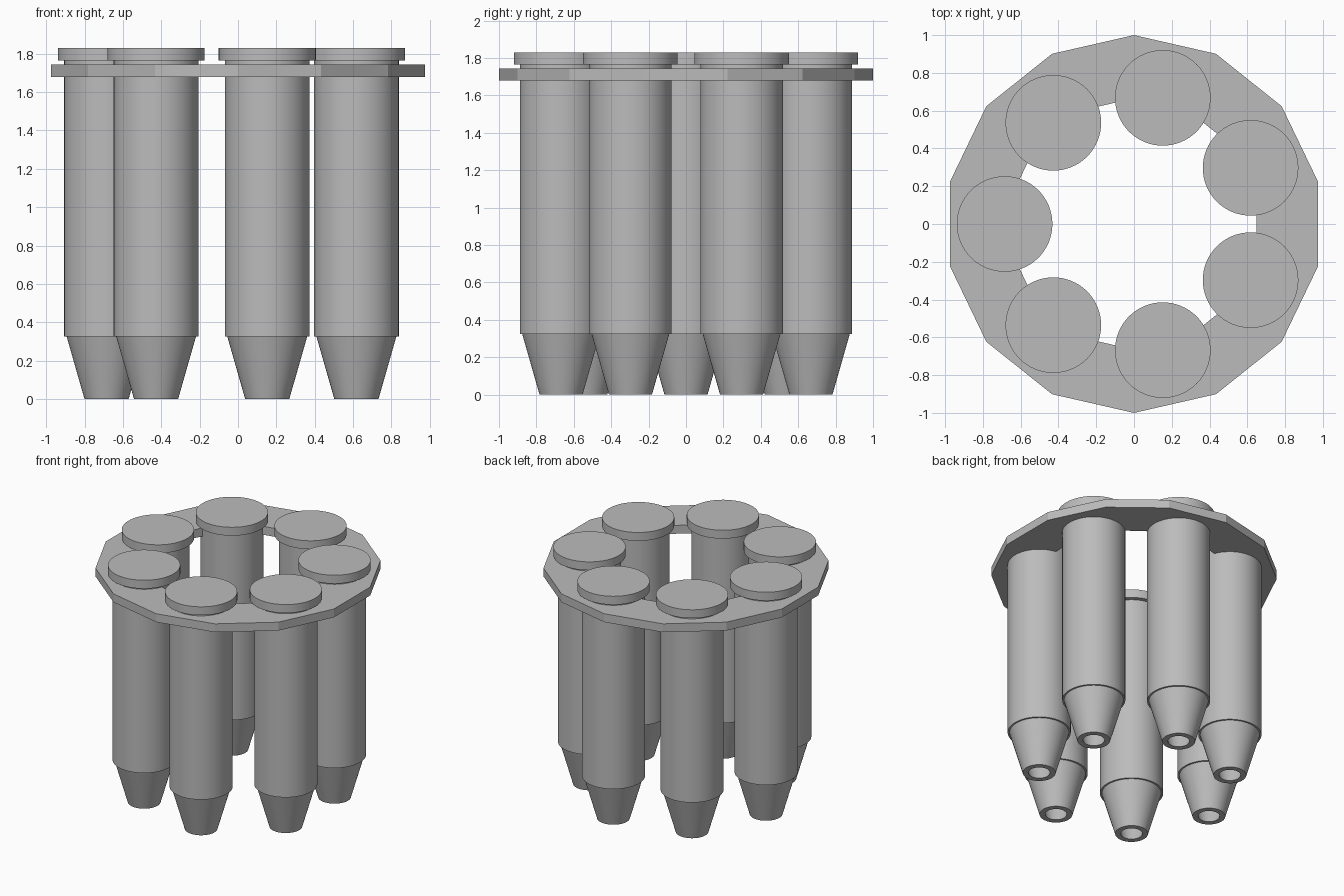
import bpy, bmesh, math
from mathutils import Matrix, Vector

cube = bpy.data.objects.get("Cube")
if cube:
    bpy.data.objects.remove(cube, do_unlink=True)

grey = bpy.data.materials.new("plain grey")
grey.use_nodes = True
COLOUR = (0.5, 0.5, 0.5, 1)
grey.diffuse_color = COLOUR
grey.node_tree.nodes["Principled BSDF"].inputs["Base Color"].default_value = COLOUR

COUNT = 7
RADIUS = 0.685


def lathe(name, profile, sides, start=0.0, closed=False, smooth=True):
    """Spin (radius, height) points around z; radius 0 makes a pole."""
    bm = bmesh.new()
    rings = []
    for r, z in profile:
        if r == 0:
            rings.append([bm.verts.new((0, 0, z))] * sides)
        else:
            angles = [start + math.tau * i / sides for i in range(sides)]
            rings.append([bm.verts.new((r * math.cos(a), r * math.sin(a), z)) for a in angles])
    pairs = list(zip(rings, rings[1:]))
    if closed:
        pairs.append((rings[-1], rings[0]))
    for low, high in pairs:
        for i in range(sides):
            j = (i + 1) % sides
            corners = dict.fromkeys((low[i], low[j], high[j], high[i]))
            bm.faces.new(list(corners))
    bmesh.ops.recalc_face_normals(bm, faces=bm.faces)
    mesh = bpy.data.meshes.new(name)
    bm.to_mesh(mesh)
    bm.free()
    mesh.materials.append(grey)
    obj = bpy.data.objects.new(name, mesh)
    bpy.context.collection.objects.link(obj)
    if smooth:
        bpy.ops.object.select_all(action="DESELECT")
        obj.select_set(True)
        bpy.context.view_layer.objects.active = obj
        bpy.ops.object.shade_smooth_by_angle(angle=math.radians(30))
    return obj


# Flat fourteen-sided holder ring with an open middle
lathe("holder_ring", [(1.0, 1.68), (1.0, 1.745), (0.665, 1.745), (0.665, 1.68)],
      2 * COUNT, start=math.pi / 2, closed=True, smooth=False)

# Long tube, hollow tapered tip and wide lid, repeated around the ring
parts = [
    lathe("tube", [(0, 0.325), (0.221, 0.325), (0.221, 1.77), (0, 1.77)], 64),
    lathe("tapered_tip", [(0.115, 0), (0.208, 0.325), (0.165, 0.325), (0.075, 0)], 64, closed=True),
    lathe("lid", [(0, 1.765), (0.253, 1.765), (0.253, 1.83), (0, 1.83)], 64),
]
for part in parts:
    base = part.name
    for k in range(COUNT):
        obj = part if k == 0 else part.copy()
        if k:
            bpy.context.collection.objects.link(obj)
        obj.name = f"{base}_{k + 1}"
        turn = Matrix.Rotation(math.pi + math.tau * k / COUNT, 4, "Z")
        obj.location = turn @ Vector((RADIUS, 0, 0))
